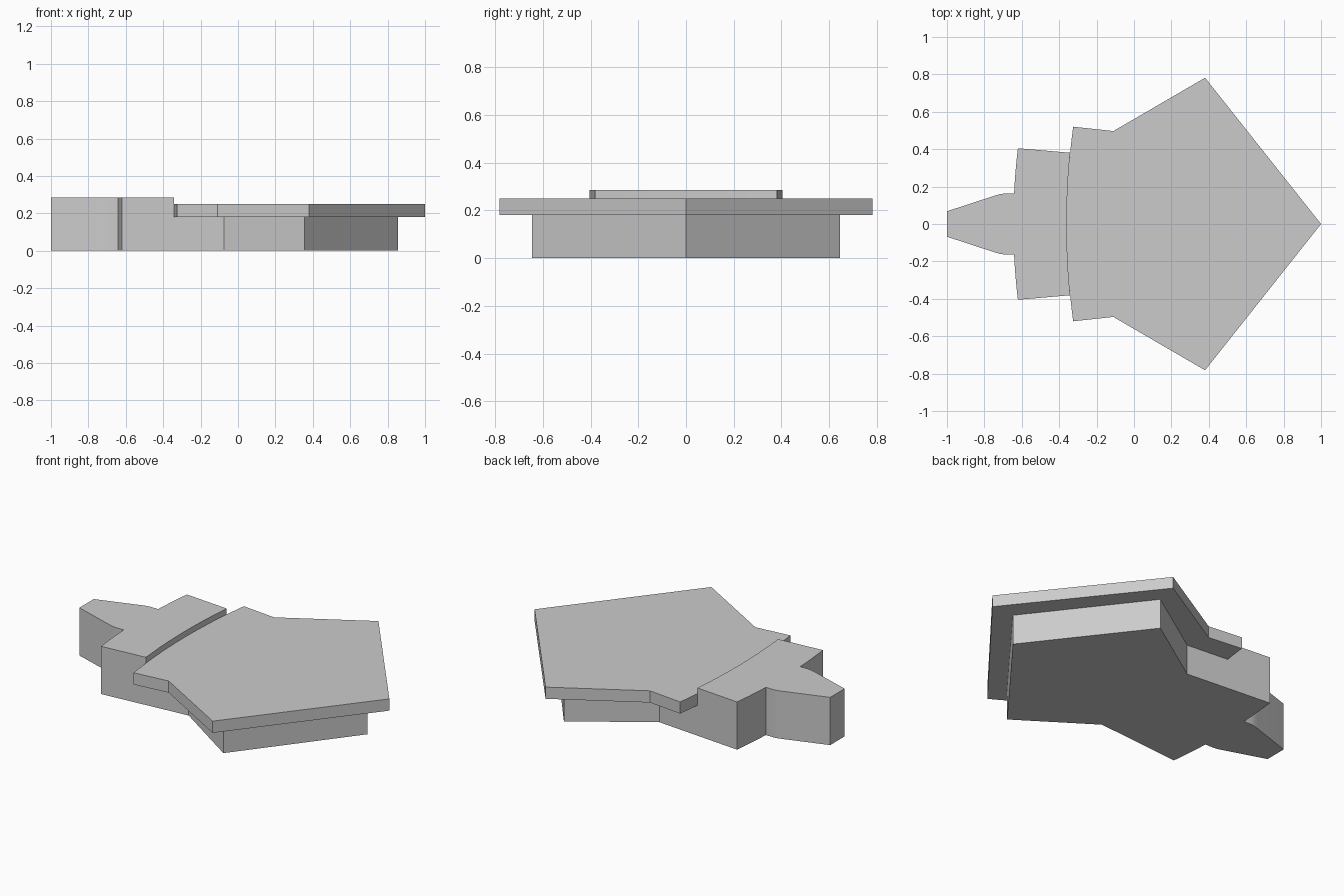
import bpy, bmesh, math

if "Cube" in bpy.data.objects:
    bpy.data.objects.remove(bpy.data.objects["Cube"])

grey = bpy.data.materials.new("plain grey")
grey.use_nodes = True
COLOUR = (0.6, 0.6, 0.6, 1)
grey.diffuse_color = COLOUR
grey.node_tree.nodes["Principled BSDF"].inputs["Base Color"].default_value = COLOUR


def arc(x, radius, y0, y1, steps=8):
    """Shallow arc bowing towards -x, from y0 to y1."""
    ys = [y0 + (y1 - y0) * i / steps for i in range(steps + 1)]
    return [(x + radius - math.sqrt(radius**2 - y**2), y) for y in ys]


def slab(name, half, z0, z1):
    """Extrude a plan outline, mirrored from its +y half."""
    outline = half + [(x, -y) for x, y in reversed(half) if y > 0.001]
    bm = bmesh.new()
    face = bm.faces.new([bm.verts.new((x, y, z0)) for x, y in outline])
    top = bmesh.ops.extrude_face_region(bm, geom=[face])["geom"]
    bmesh.ops.translate(bm, vec=(0, 0, z1 - z0),
                        verts=[v for v in top if isinstance(v, bmesh.types.BMVert)])
    bmesh.ops.recalc_face_normals(bm, faces=bm.faces)
    mesh = bpy.data.meshes.new(name)
    bm.to_mesh(mesh)
    bm.free()
    mesh.materials.append(grey)
    obj = bpy.data.objects.new(name, mesh)
    bpy.context.collection.objects.link(obj)
    return obj


def smooth(obj):
    bpy.ops.object.select_all(action="DESELECT")
    obj.select_set(True)
    bpy.context.view_layer.objects.active = obj
    bpy.ops.object.shade_smooth_by_angle(angle=math.radians(15))


BASE_TOP, ROOF_TOP, REAR_TOP = 0.18, 0.25, 0.285
step_x, step_radius = -0.36, 3.9

# Lower body: narrow tail, rear block and pointed front
tail = [(-1, 0.068), (-0.74, 0.153), (-0.715, 0.16), (-0.69, 0.163)]
body = slab("body", tail + arc(-0.645, 3.4, 0.162, 0.405)
            + [(-0.075, 0.358), (0.355, 0.645), (0.855, 0)], 0, REAR_TOP)

# Lower the front of the body, leaving the raised rear block
cutter = slab("body_cutter", arc(step_x, step_radius, 0, 0.7) + [(1.2, 0.9)],
              BASE_TOP, REAR_TOP + 0.2)
cutter.hide_render = True
cut = body.modifiers.new("lower_front", "BOOLEAN")
cut.operation = "DIFFERENCE"
cut.solver = "EXACT"
cut.object = cutter
smooth(body)
bpy.ops.object.modifier_apply(modifier=cut.name)
bpy.data.objects.remove(cutter)
smooth(body)

# Overhanging roof plate, its rear edge following the step
roof = slab("roof_plate", arc(step_x, step_radius, 0, 0.52)
            + [(-0.11, 0.497), (0.38, 0.782), (1, 0)], BASE_TOP, ROOF_TOP)
smooth(roof)
